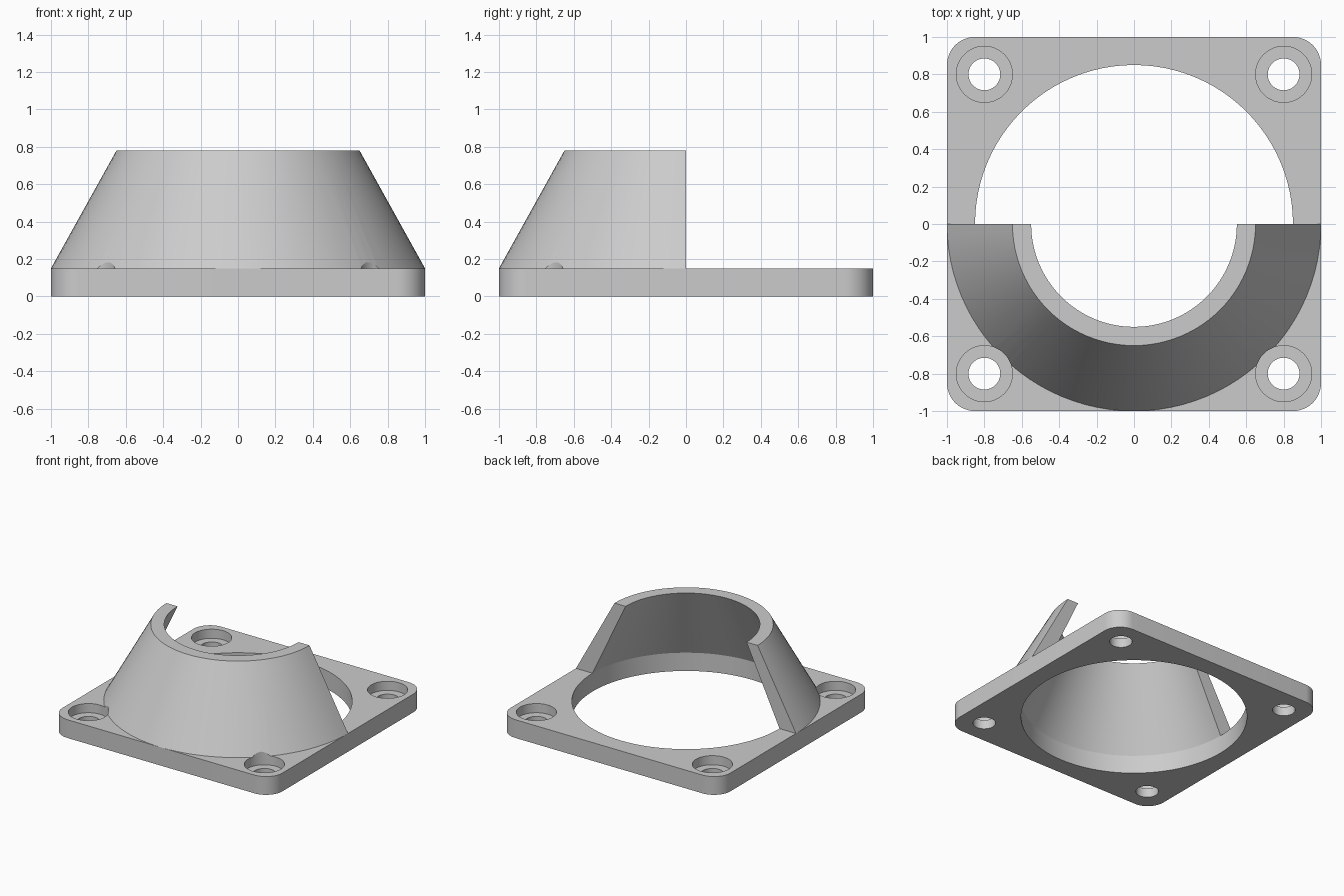
import bpy, bmesh
from math import sin, cos, pi, radians
from mathutils import Matrix

default = bpy.data.objects.get("Cube")
if default:
    bpy.data.objects.remove(default, do_unlink=True)

THICK, TOP = 0.15, 0.78
HOLE = 0.8          # screw hole offset from the centre
SEGS = 96

grey = bpy.data.materials.new("light grey")
grey.use_nodes = True
colour = (0.6, 0.6, 0.6, 1)
grey.diffuse_color = colour
grey.node_tree.nodes["Principled BSDF"].inputs["Base Color"].default_value = colour


def make(name, bm):
    bmesh.ops.recalc_face_normals(bm, faces=bm.faces)
    mesh = bpy.data.meshes.new(name)
    bm.to_mesh(mesh)
    bm.free()
    mesh.materials.append(grey)
    obj = bpy.data.objects.new(name, mesh)
    bpy.context.collection.objects.link(obj)
    return obj


def cylinder(name, x, y, radius, z0, z1, segs=48):
    bm = bmesh.new()
    bmesh.ops.create_cone(bm, cap_ends=True, segments=segs, radius1=radius,
                          radius2=radius, depth=z1 - z0,
                          matrix=Matrix.Translation((x, y, (z0 + z1) / 2)))
    return make(name, bm)


def cut(obj, cutters):
    for c in cutters:
        mod = obj.modifiers.new("cut", 'BOOLEAN')
        mod.operation, mod.solver, mod.object = 'DIFFERENCE', 'EXACT', c
    deps = bpy.context.evaluated_depsgraph_get()
    mesh = bpy.data.meshes.new_from_object(obj.evaluated_get(deps))
    obj.modifiers.clear()
    obj.data = mesh


# base plate with rounded corners
bm = bmesh.new()
R, STEPS = 0.15, 12
outline = []
for k, (sx, sy) in enumerate([(1, 1), (-1, 1), (-1, -1), (1, -1)]):
    for i in range(STEPS + 1):
        a = (k + i / STEPS) * pi / 2
        outline.append(bm.verts.new((sx * (1 - R) + R * cos(a),
                                     sy * (1 - R) + R * sin(a), 0)))
face = bm.faces.new(outline)
ext = bmesh.ops.extrude_face_region(bm, geom=[face])
bmesh.ops.translate(bm, vec=(0, 0, THICK),
                    verts=[v for v in ext["geom"] if isinstance(v, bmesh.types.BMVert)])
plate = make("base_plate", bm)

# half cone shroud, swept around the front
bm = bmesh.new()
profile = [(0.85, THICK), (1, THICK), (0.65, TOP), (0.55, TOP)]
rings = []
for i in range(SEGS // 2 + 1):
    a = pi + pi * i / (SEGS // 2)
    rings.append([bm.verts.new((r * cos(a), r * sin(a), z)) for r, z in profile])
for a, b in zip(rings, rings[1:]):
    for j in range(4):
        n = (j + 1) % 4
        bm.faces.new((a[j], a[n], b[n], b[j]))
bm.faces.new(rings[0])
bm.faces.new(rings[-1])
shroud = make("half_cone_shroud", bm)

# openings: central bore, screw holes and counterbores
bore = cylinder("bore_cutter", 0, 0, 0.85, -0.1, 0.5, SEGS)
screws, recesses = [], []
for sx in (-1, 1):
    for sy in (-1, 1):
        screws.append(cylinder("screw_cutter", sx * HOLE, sy * HOLE, 0.085, -0.1, 0.5))
        recesses.append(cylinder("recess_cutter", sx * HOLE, sy * HOLE, 0.15, 0.075, 0.5))
cut(plate, [bore] + screws + recesses)
cut(shroud, recesses)
for c in [bore] + screws + recesses:
    bpy.data.objects.remove(c, do_unlink=True)

# the shroud rests on the plate, so its underside is left open
bm = bmesh.new()
bm.from_mesh(shroud.data)
under = [f for f in bm.faces if f.normal.z < -0.95]
bmesh.ops.delete(bm, geom=under, context='FACES')
bm.to_mesh(shroud.data)
bm.free()

# smooth curved walls, crisp edges
bpy.ops.object.select_all(action='DESELECT')
for obj in (plate, shroud):
    obj.select_set(True)
bpy.context.view_layer.objects.active = plate
bpy.ops.object.shade_smooth_by_angle(angle=radians(25))
